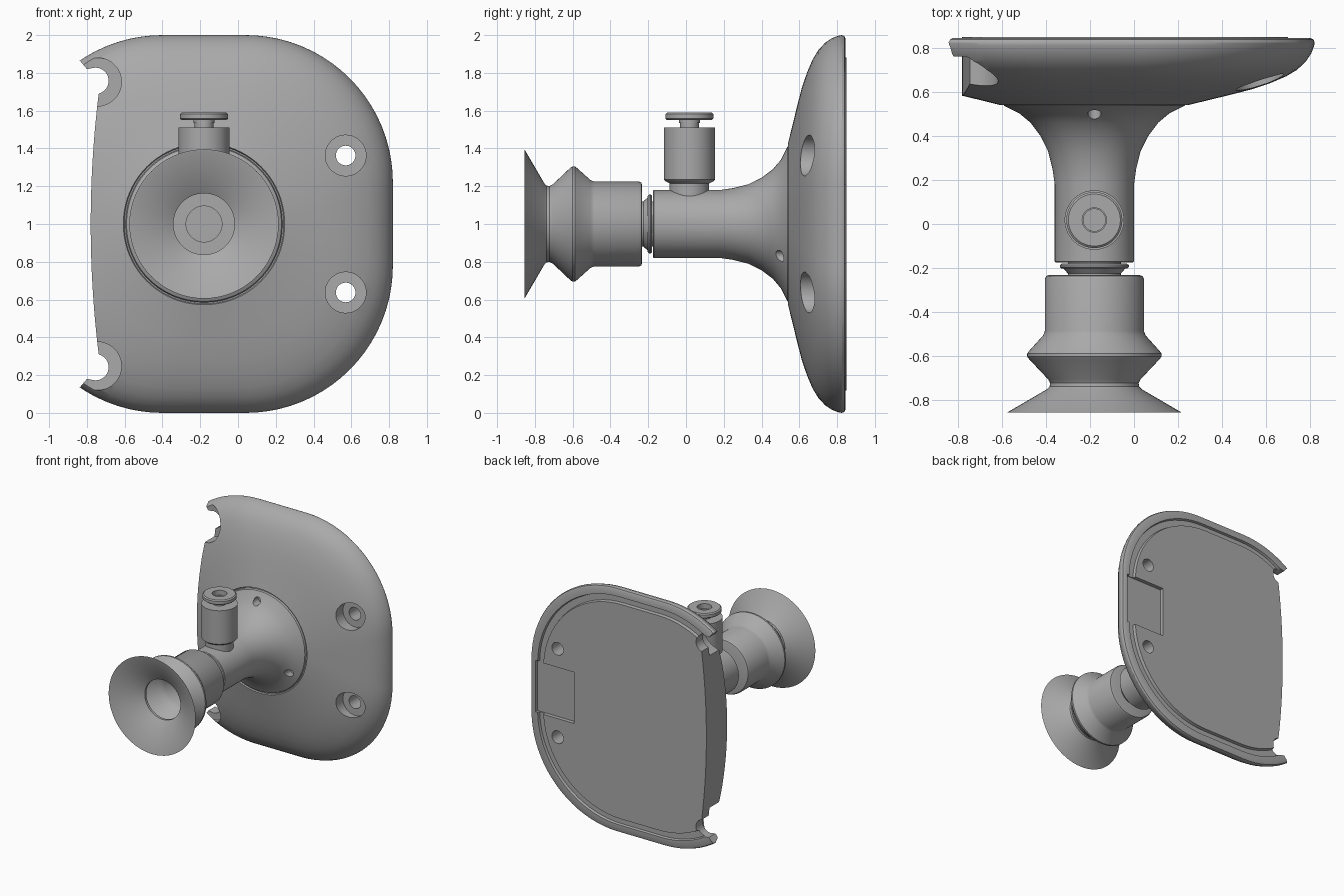
import bpy, bmesh, math
from mathutils import Matrix, Vector

cube = bpy.data.objects.get("Cube")
if cube:
    bpy.data.objects.remove(cube)

grey = bpy.data.materials.new("neutral grey")
grey.use_nodes = True
colour = (0.4, 0.4, 0.4, 1)
grey.diffuse_color = colour
grey.node_tree.nodes["Principled BSDF"].inputs["Base Color"].default_value = colour

AX, AZ = -0.18, 1.0     # axis shared by stem, dome and suction cup
X_AXIS, Y_AXIS, Z_AXIS = Vector((1, 0, 0)), Vector((0, 1, 0)), Vector((0, 0, 1))


def loft(name, rings, closed=False):
    """Skin a list of equal-length point rings and cap the ends."""
    bm = bmesh.new()
    loops = [[bm.verts.new(p) for p in ring] for ring in rings]
    n = len(loops[0])
    for a, b in zip(loops, loops[1:]):
        for i in range(n):
            j = (i + 1) % n
            bm.faces.new((a[i], a[j], b[j], b[i]))
    bm.faces.new(loops[0][::-1])
    bm.faces.new(loops[-1])
    bmesh.ops.recalc_face_normals(bm, faces=bm.faces)
    mesh = bpy.data.meshes.new(name)
    bm.to_mesh(mesh)
    bm.free()
    mesh.materials.append(grey)
    obj = bpy.data.objects.new(name, mesh)
    bpy.context.collection.objects.link(obj)
    return obj


def lathe(name, profile, centre, upright=False, n=64):
    """Turn (radius, height) points about the y axis, or z when upright."""
    u, v, axis = (X_AXIS, Y_AXIS, Z_AXIS) if upright else (X_AXIS, Z_AXIS, Y_AXIS)
    turns = [math.tau * i / n for i in range(n)]
    return loft(name, [[Vector(centre) + axis * h + (u * math.cos(t) + v * math.sin(t)) * r
                        for t in turns] for r, h in profile])


def bore(x, z, r, y0, y1):
    return lathe("cutter", [(r, y0), (r, y1)], (x, 0, z), n=40)


def prism(points, y0, y1):
    return loft("cutter", [[(x, y, z) for x, z in points] for y in (y0, y1)])


def cut(obj, cutter):
    cutter.hide_render = True
    mod = obj.modifiers.new("cut", "BOOLEAN")
    mod.operation, mod.solver, mod.object = "DIFFERENCE", "EXACT", cutter
    bpy.context.view_layer.objects.active = obj
    bpy.ops.object.modifier_apply(modifier=mod.name)
    bpy.data.objects.remove(cutter)


def rounded_ring(r, y, steps=20):
    """Circle near the stem, growing into a rounded square at the rim."""
    flat = max(0.004, 0.22 * (r - 0.45) / 0.55)
    ring = []
    for q, (sx, sz) in enumerate(((1, 1), (-1, 1), (-1, -1), (1, -1))):
        for k in range(steps + 1):
            a = math.pi / 2 * (q + k / steps)
            ring.append((AX + sx * flat + (r - flat) * math.cos(a), y,
                         AZ + sz * flat + (r - flat) * math.sin(a)))
    return ring


# Stem flaring into the dome, then the rim bead, groove and back panel
body_profile = [
    (0.175, -0.175), (0.18, -0.17), (0.18, 0.18), (0.19, 0.25), (0.21, 0.33),
    (0.245, 0.40), (0.29, 0.46), (0.34, 0.502), (0.41, 0.537), (0.415, 0.55),
    (0.422, 0.55), (0.427, 0.54), (0.52, 0.563), (0.62, 0.587), (0.72, 0.613), (0.8, 0.64),
    (0.87, 0.67), (0.92, 0.70), (0.96, 0.737), (0.985, 0.775), (0.998, 0.81),
    (1.0, 0.825), (0.995, 0.838), (0.98, 0.845), (0.935, 0.845), (0.93, 0.825),
    (0.885, 0.825), (0.88, 0.85)]
body = loft("domed_mount", [rounded_ring(r, y) for r, y in body_profile])

# Bowed side cut with a hooked notch at each end
half = [(-0.78 + 0.04 * (k / 8) ** 2, 0.67 * k / 8) for k in range(9)]
for k in range(13):
    a = math.radians(-75 + 165 * k / 12)
    half.append((-0.755 + 0.07 * math.cos(a), 0.758 + 0.07 * math.sin(a)))
half += [(-0.80, 0.82), (-0.835, 0.862), (-1.4, 0.862)]
side = [(x, AZ + z) for x, z in half] + [(x, AZ - z) for x, z in half[:0:-1]]
cut(body, prism(side, 0.2, 1.0))

# Screw seats: open ones at the bowed side, full counterbores opposite
for s in (1, -1):
    cut(body, bore(-0.745, AZ + s * 0.752, 0.128, 0.3, 0.76))
    cut(body, bore(0.57, AZ + s * 0.3625, 0.108, 0.3, 0.70))
    cut(body, bore(0.57, AZ + s * 0.3625, 0.052, 0.5, 1.0))

# Small fixing holes around the flange
for deg in (90, 210, 330):
    a = math.radians(deg)
    cut(body, bore(AX + 0.34 * math.cos(a), AZ + 0.34 * math.sin(a), 0.03, 0.3, 0.56))

# Shallow rectangular recess on the back
cut(body, prism([(0.42, 0.79), (0.775, 0.79), (0.775, 1.21), (0.42, 1.21)], 0.818, 1.0))

# Swivel collar between stem and cup
collar = lathe("swivel_collar", [
    (0.12, -0.15), (0.12, -0.18), (0.148, -0.18), (0.157, -0.187), (0.157, -0.195),
    (0.148, -0.203), (0.14, -0.203), (0.12, -0.225), (0.12, -0.245)], (AX, 0, AZ))

# Bellows suction cup, outside then hollow inside
cup = lathe("suction_cup", [
    (0.205, -0.232), (0.218, -0.236), (0.225, -0.25), (0.225, -0.485), (0.232, -0.505),
    (0.295, -0.575), (0.305, -0.588), (0.305, -0.602), (0.295, -0.615), (0.21, -0.705),
    (0.201, -0.722), (0.203, -0.738), (0.215, -0.75), (0.395, -0.855), (0.388, -0.855),
    (0.162, -0.72), (0.162, -0.70), (0.265, -0.6), (0.265, -0.59), (0.18, -0.49),
    (0.162, -0.46), (0.162, -0.32), (0.095, -0.32), (0.095, -0.27)], (AX, 0, AZ))

# Push-in hose fitting standing on the stem
fitting = lathe("hose_fitting", [
    (0.105, 1.1), (0.105, 1.215), (0.125, 1.225), (0.135, 1.235), (0.135, 1.51),
    (0.05, 1.51), (0.05, 1.55), (0.118, 1.55), (0.127, 1.558), (0.127, 1.582),
    (0.118, 1.59), (0.055, 1.59), (0.055, 1.535)], (AX, 0.018, 0), upright=True)

bpy.ops.object.select_all(action="DESELECT")
for obj in (body, collar, cup, fitting):
    obj.select_set(True)
bpy.context.view_layer.objects.active = body
bpy.ops.object.shade_smooth_by_angle(angle=math.radians(32))
